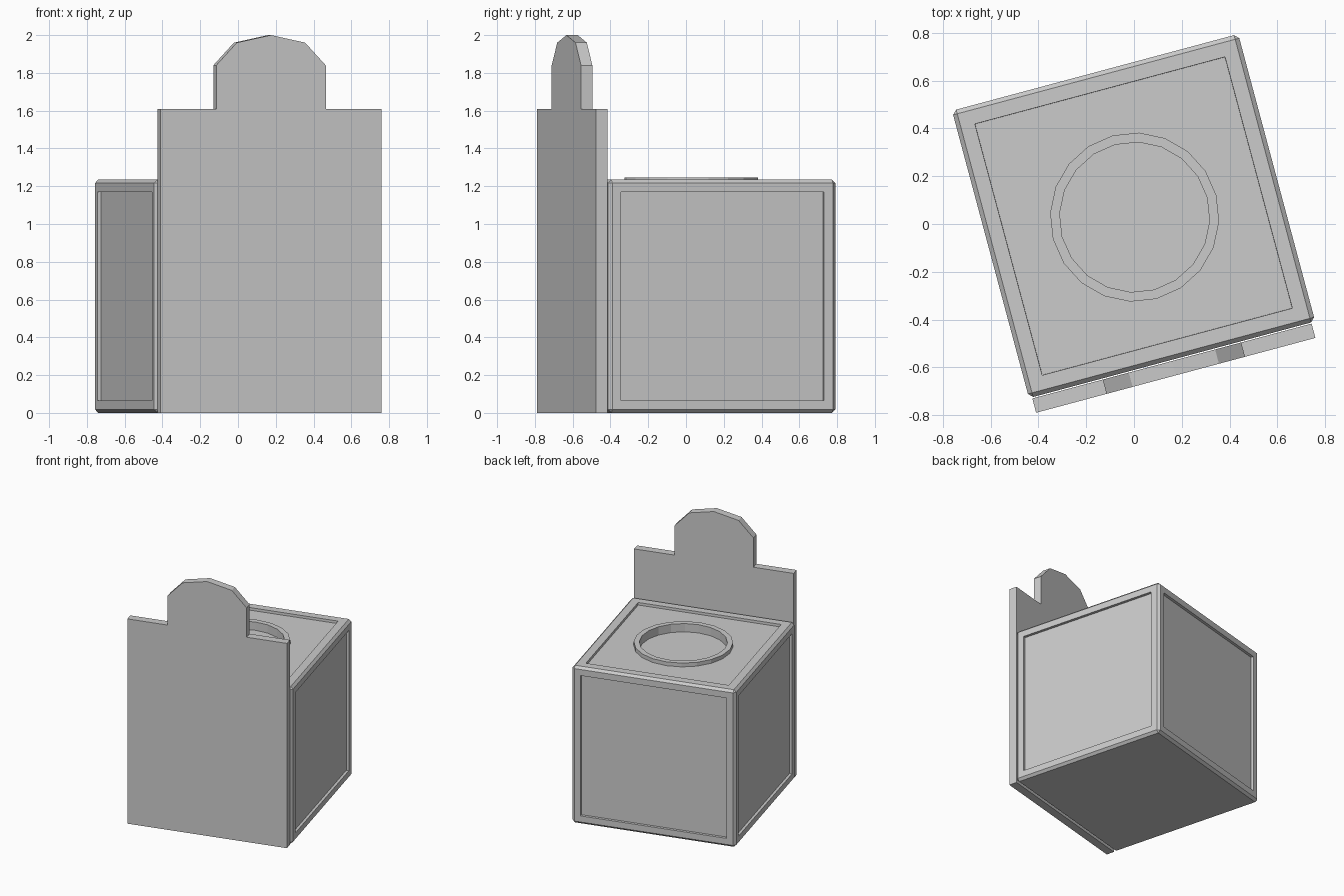
import bpy
import bmesh
import math
from mathutils import Matrix, Vector

default = bpy.data.objects.get("Cube")
if default:
    bpy.data.objects.remove(default, do_unlink=True)

TURN = Matrix.Rotation(math.radians(15), 4, "Z")
HOLE = Vector((0.01, 0.027, 0))
SIDES = 20

grey = bpy.data.materials.new("plain_grey")
grey.use_nodes = True
COLOUR = (0.6, 0.6, 0.6, 1)
grey.diffuse_color = COLOUR
grey.node_tree.nodes["Principled BSDF"].inputs["Base Color"].default_value = COLOUR


def add_object(name, bm):
    """Turn a bmesh into a grey object, rotated with the whole model."""
    bmesh.ops.recalc_face_normals(bm, faces=bm.faces)
    mesh = bpy.data.meshes.new(name)
    bm.to_mesh(mesh)
    bm.free()
    mesh.materials.append(grey)
    obj = bpy.data.objects.new(name, mesh)
    obj.matrix_world = TURN
    bpy.context.collection.objects.link(obj)
    return obj


def cylinder(bm, radius, bottom, top):
    place = Matrix.Translation(HOLE + Vector((0, 0, (bottom + top) / 2)))
    bmesh.ops.create_cone(bm, cap_ends=True, segments=SIDES, radius1=radius,
                          radius2=radius, depth=top - bottom, matrix=place)


# Chamfered box with recessed panels on every face but the bottom
bm = bmesh.new()
size = Vector((1.24, 1.245, 1.235))
bmesh.ops.create_cube(bm, size=1, matrix=Matrix.Translation((0.007, 0.0325, size.z / 2))
                      @ Matrix.Diagonal(size).to_4x4())
bmesh.ops.bevel(bm, geom=bm.edges[:], offset=0.018, segments=1, affect="EDGES")
bm.normal_update()
panels = [f for f in bm.faces if f.calc_area() > 1 and f.normal.z > -0.5]
for face in panels:
    margin = 0.085 if face.normal.z > 0.5 else 0.068
    bmesh.ops.inset_region(bm, faces=[face], thickness=margin)
    bmesh.ops.inset_region(bm, faces=[face], thickness=0.001, depth=-0.02)
box = add_object("box", bm)

# Round well sunk into the top panel
bm = bmesh.new()
cylinder(bm, 0.314, 1.18, 1.4)
cutter = add_object("well_cutter", bm)
cutter.hide_render = True
cut = box.modifiers.new("well", "BOOLEAN")
cut.operation = "DIFFERENCE"
cut.solver = "EXACT"
cut.object = cutter
bpy.context.view_layer.update()
bpy.context.view_layer.objects.active = box
bpy.ops.object.modifier_apply(modifier=cut.name)
bpy.data.objects.remove(cutter, do_unlink=True)

# Raised rim around the well
bm = bmesh.new()
rings = []
for radius, z in ((0.314, 1.2), (0.314, 1.245), (0.354, 1.245), (0.354, 1.2)):
    rings.append([bm.verts.new(HOLE + Vector((radius * math.cos(a), radius * math.sin(a), z)))
                  for a in (math.tau * i / SIDES for i in range(SIDES))])
for i, ring in enumerate(rings):
    other = rings[(i + 1) % len(rings)]
    for j in range(SIDES):
        k = (j + 1) % SIDES
        bm.faces.new((ring[j], ring[k], other[k], other[j]))
add_object("well_rim", bm)

# Front board with a rounded tab on top
bm = bmesh.new()
half = [(0.605, 0), (0.605, 1.61), (0.3, 1.61), (0.3, 1.84), (0.187, 1.96)]
outline = half + [(0, 2)] + [(-x, z) for x, z in reversed(half)]
board = bm.faces.new([bm.verts.new((x + 0.005, -0.657, z)) for x, z in outline])
extruded = bmesh.ops.extrude_face_region(bm, geom=[board])["geom"]
bmesh.ops.translate(bm, vec=(0, 0.062, 0),
                    verts=[v for v in extruded if isinstance(v, bmesh.types.BMVert)])
add_object("front_board", bm)
